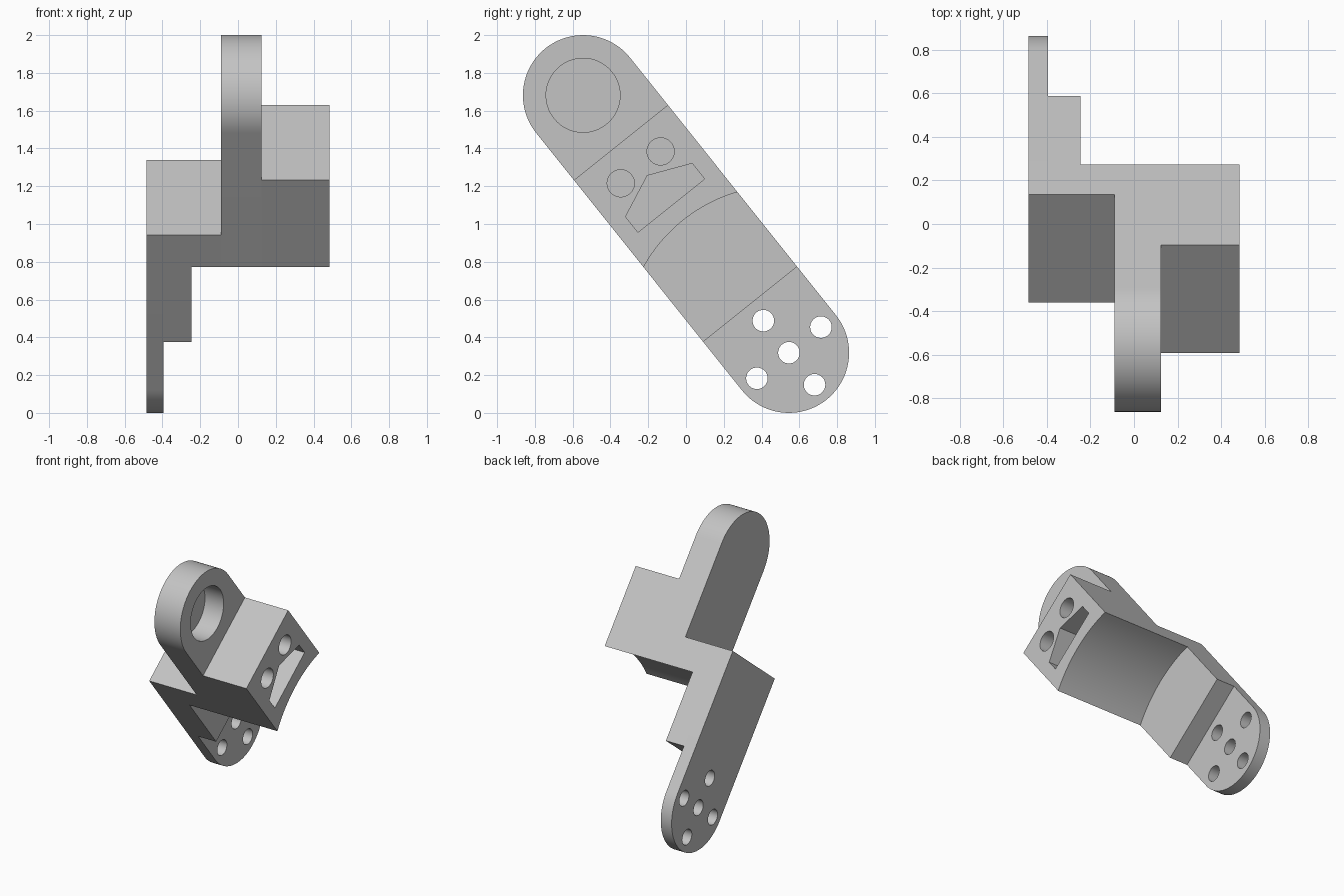
import bpy, bmesh, math
from mathutils import Vector

if "Cube" in bpy.data.objects:
    bpy.data.objects.remove(bpy.data.objects["Cube"], do_unlink=True)

grey = bpy.data.materials.new("plain_grey")
grey.use_nodes = True
colour = (0.55, 0.55, 0.55, 1)
grey.diffuse_color = colour
grey.node_tree.nodes["Principled BSDF"].inputs["Base Color"].default_value = colour

# Slanted frame: s runs down the arm, t across it
ALONG = Vector((0, 1.09, -1.363)).normalized()
ACROSS = Vector((0, -ALONG.z, ALONG.y))
CENTRE = Vector((0, 0, 1))
R = 0.3185        # half width of the arm
END = 0.8725      # distance of the round end centres
TOP = -0.18       # upper end of the lower arm
ARC = 0.038       # chord of the hollow lower face
SAG = 0.063       # depth of the hollow


def arc(s, t, radius, start, stop, steps):
    angles = [math.radians(start + (stop - start) * i / steps) for i in range(steps + 1)]
    return [(s + radius * math.cos(a), t + radius * math.sin(a)) for a in angles]


def circle(s, t, radius):
    return arc(s, t, radius, 0, 360, 48)[:-1]


def prism(name, outline, x0, x1):
    """Extrude an (s, t) outline from x0 to x1."""
    bm = bmesh.new()
    verts = [bm.verts.new(CENTRE + ALONG * s + ACROSS * t + Vector((x0, 0, 0)))
             for s, t in outline]
    face = bm.faces.new(verts)
    new = bmesh.ops.extrude_face_region(bm, geom=[face])["geom"]
    moved = [v for v in new if isinstance(v, bmesh.types.BMVert)]
    bmesh.ops.translate(bm, vec=(x1 - x0, 0, 0), verts=moved)
    bmesh.ops.recalc_face_normals(bm, faces=bm.faces)
    mesh = bpy.data.meshes.new(name)
    bm.to_mesh(mesh)
    bm.free()
    mesh.materials.append(grey)
    obj = bpy.data.objects.new(name, mesh)
    bpy.context.collection.objects.link(obj)
    return obj


def cut(target, outline, x0, x1):
    """Cut a prism out of the target and discard the cutter."""
    cutter = prism("cutter", outline, x0, x1)
    cutter.hide_render = True
    mod = target.modifiers.new("cut", "BOOLEAN")
    mod.operation = "DIFFERENCE"
    mod.solver = "EXACT"
    mod.object = cutter
    bpy.context.view_layer.objects.active = target
    bpy.ops.object.modifier_apply(modifier=mod.name)
    bpy.data.objects.remove(cutter, do_unlink=True)


# Outline pieces
hollow_radius = (R * R + SAG * SAG) / (2 * SAG)
half = math.degrees(math.asin(R / hollow_radius))
hollow = arc(ARC - SAG + hollow_radius, 0, hollow_radius, 180 + half, 180 - half, 24)
upper_round = arc(-END, 0, R, 90, 270, 48)
lower_round = arc(END, 0, R, -90, 90, 48)


def square_end(s):
    return [(s, R), (s, -R)]


# Layers of the bracket, from one side to the other
plate = prism("lower_plate", square_end(TOP) + lower_round, -0.485, -0.395)
step = prism("lower_step", square_end(TOP) + square_end(0.544)[::-1], -0.395, -0.245)
web = prism("centre_web", square_end(TOP) + hollow, -0.245, -0.09)
ear = prism("upper_ear", upper_round + hollow, -0.09, 0.125)
block = prism("side_block", square_end(-0.552) + hollow, 0.125, 0.485)

# Blind bore in the ear
cut(ear, circle(-END, 0, 0.196), -0.03, 0.2)

# Five through holes in the plate
for s, t in [(0, 0), (0.217, 0), (-0.217, 0), (0, 0.217), (0, -0.217)]:
    cut(plate, circle(END + s, t, 0.057), -0.6, -0.3)

# Two blind holes and a pocket in the block
for side in (1, -1):
    cut(block, circle(-0.384, 0.135 * side, 0.072), 0.235, 0.6)
pocket = [(-0.125, 0.226), (-0.23, 0.226), (-0.328, 0), (-0.23, -0.226), (-0.125, -0.226)]
cut(block, pocket, 0.235, 0.6)

# Smooth the curved walls, keep the edges crisp
for part in (plate, step, web, ear, block):
    bpy.ops.object.select_all(action="DESELECT")
    part.select_set(True)
    bpy.context.view_layer.objects.active = part
    bpy.ops.object.shade_smooth_by_angle(angle=math.radians(30))
